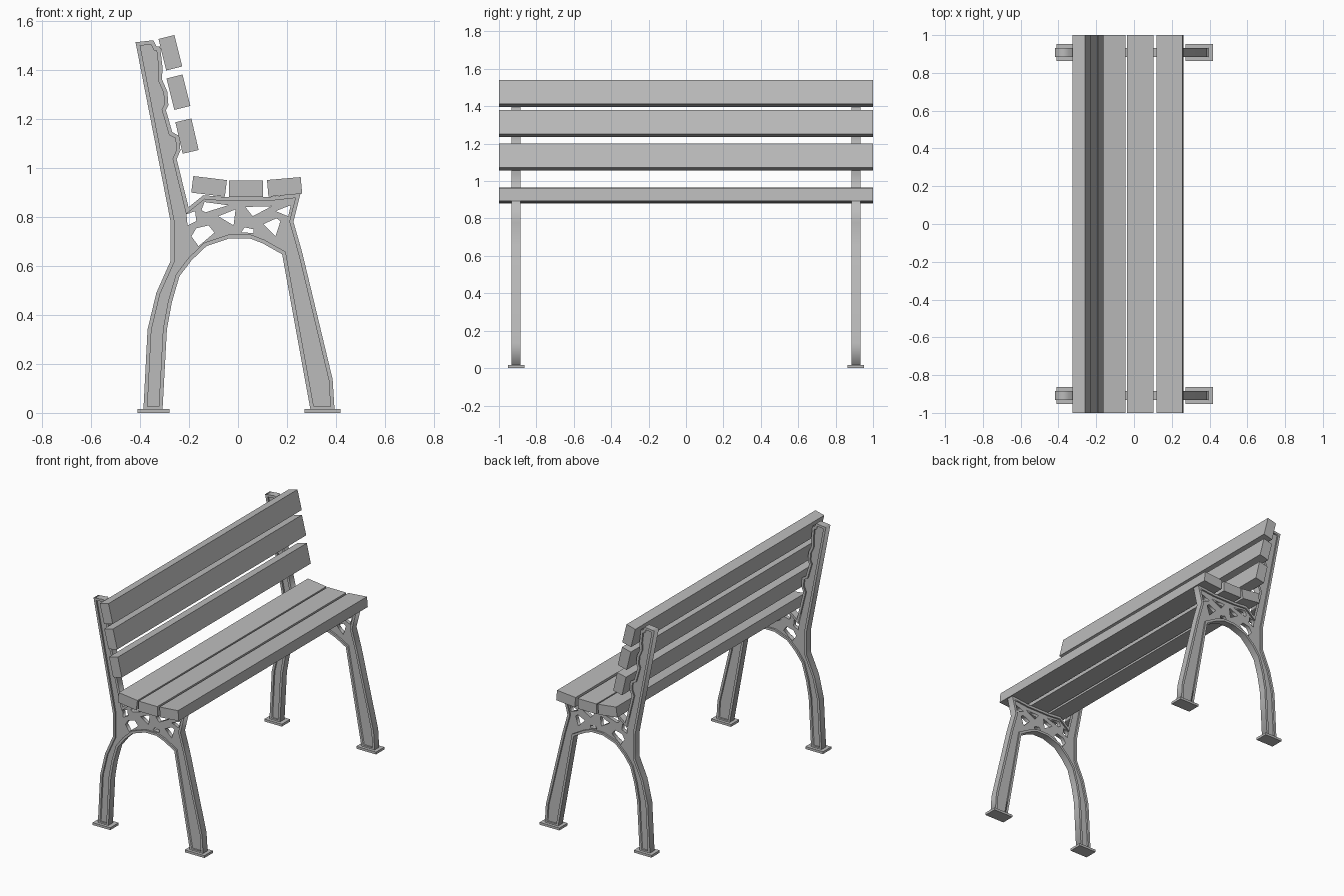
import bpy
from math import radians
from mathutils import Vector

cube = bpy.data.objects.get("Cube")
if cube:
    bpy.data.objects.remove(cube, do_unlink=True)

grey = bpy.data.materials.new("plain grey")
grey.use_nodes = True
grey.diffuse_color = (0.5, 0.5, 0.5, 1)
grey.node_tree.nodes["Principled BSDF"].inputs["Base Color"].default_value = grey.diffuse_color

FRAME_Y = 0.908       # distance of each side frame from the middle
RIM = 0.016           # width of the raised lip around the frame


def box(name, centre, size, tilt=0):
    """Box turned about the long (y) axis of the bench."""
    bpy.ops.mesh.primitive_cube_add(size=1, location=centre, rotation=(0, radians(tilt), 0))
    obj = bpy.context.object
    obj.name = name
    obj.scale = size
    obj.data.materials.append(grey)
    return obj


def plate(name, loops, thickness, y):
    """Upright plate: the first loop is its outline, the others are holes."""
    curve = bpy.data.curves.new(name, "CURVE")
    curve.dimensions = "2D"
    curve.fill_mode = "BOTH"
    curve.extrude = thickness / 2
    for loop in loops:
        spline = curve.splines.new("POLY")
        spline.points.add(len(loop) - 1)
        for point, (x, z) in zip(spline.points, loop):
            point.co = (x, z, 0, 1)
        spline.use_cyclic_u = True
    obj = bpy.data.objects.new(name, curve)
    bpy.context.collection.objects.link(obj)
    obj.location.y = y
    obj.rotation_euler.x = radians(90)
    curve.materials.append(grey)
    bpy.ops.object.select_all(action="DESELECT")
    obj.select_set(True)
    bpy.context.view_layer.objects.active = obj
    bpy.ops.object.convert(target="MESH")
    bpy.context.object.name = name


def inset(loop, distance):
    """Mitred inward offset of a clockwise loop."""
    result = []
    for i, point in enumerate(loop):
        before, here, after = (Vector(p) for p in (loop[i - 1], point, loop[(i + 1) % len(loop)]))
        a, b = (here - before).normalized(), (after - here).normalized()
        na, nb = Vector((a.y, -a.x)), Vector((b.y, -b.x))
        offset = (na + nb) / max(1 + na.dot(nb), 0.5)
        result.append(tuple(here + offset * distance))
    return result


# Side frame profile (x, z), clockwise from the rear foot
rear_edge = [(-.386, .01), (-.369, .34), (-.333, .49), (-.275, .62), (-.275, .78), (-.418, 1.512)]
back_rest_edge = [(-.345, 1.52), (-.333, 1.495), (-.318, 1.495), (-.308, 1.41), (-.31, 1.36),
                  (-.288, 1.31), (-.284, 1.255), (-.294, 1.235), (-.268, 1.145), (-.24, 1.13),
                  (-.235, 1.07), (-.25, 1.035), (-.202, .839)]
seat_edge = [(-.141, .888), (-.05, .88), (.12, .88), (.255, .895)]
front_edge = [(.226, .78), (.263, .65), (.386, .137), (.394, .01)]
arch_edge = [(.296, .01), (.18, .647), (.1, .692), (.047, .712), (-.035, .712), (-.129, .68),
             (-.19, .622), (-.239, .557), (-.27, .45), (-.29, .34), (-.308, .01)]
outline = rear_edge + back_rest_edge + seat_edge + front_edge + arch_edge

# Openings of the lattice below the seat
openings = [
    [(-.21, .81), (-.175, .823), (-.17, .782), (-.206, .765)],
    [(-.137, .86), (-.04, .847), (-.133, .818), (-.149, .827)],
    [(-.17, .753), (-.12, .765), (-.096, .735), (-.161, .68), (-.19, .72)],
    [(-.08, .802), (-.01, .83), (-.018, .765)],
    [(.03, .84), (.137, .843), (.06, .802)],
    [(.153, .823), (.215, .847), (.205, .802)],
    [(.104, .77), (.157, .794), (.173, .782), (.153, .72)],
    [(.027, .757), (.063, .749), (.063, .733), (.014, .737)],
]

# Two cast side frames with foot plates
for side, sign in (("right", -1), ("left", 1)):
    y = sign * FRAME_Y
    plate(f"{side}_frame_rim", [outline, inset(outline, RIM)], 0.048, y)
    plate(f"{side}_frame_web", [inset(outline, RIM / 2)] + openings, 0.026, y)
    box(f"{side}_rear_foot", (-.345, y, .008), (.13, .088, .016))
    box(f"{side}_front_foot", (.345, y, .008), (.146, .088, .016))

# Seat boards: x, z, tilt
for i, (x, z, tilt) in enumerate([(-.118, .924, 7), (.033, .914, 0), (.19, .922, -5)]):
    box(f"seat_board_{i + 1}", (x, 0, z), (.138, 2, .068), tilt)

# Back boards: x, z, tilt
for i, (x, z, tilt) in enumerate([(-.276, 1.469, -14), (-.243, 1.308, -14), (-.208, 1.129, -13)]):
    box(f"back_board_{i + 1}", (x, 0, z), (.067, 2, .132), tilt)
